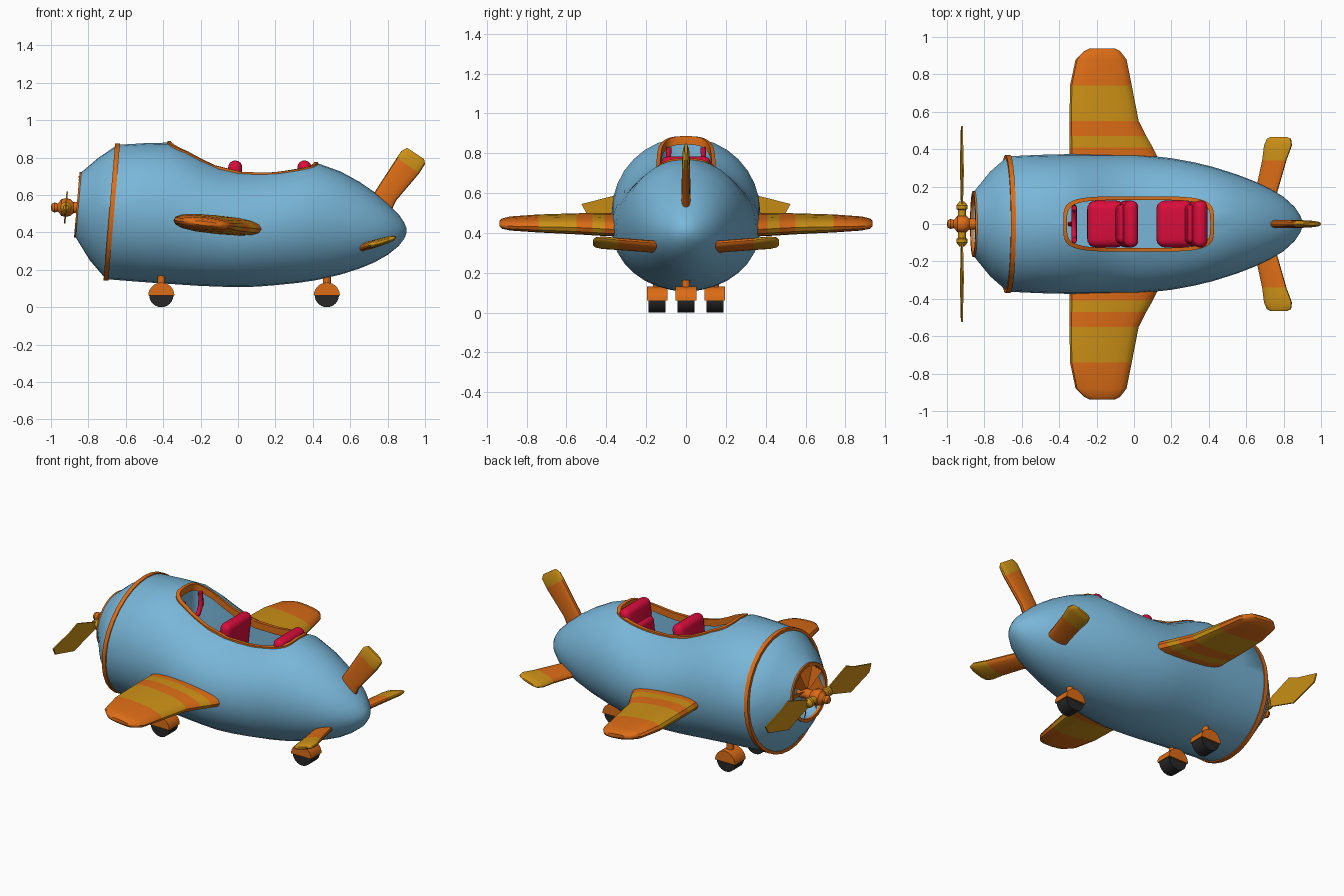
import bpy, bmesh
from math import sin, cos, pi, tau, copysign
from mathutils import Vector, Matrix

if "Cube" in bpy.data.objects:
    bpy.data.objects.remove(bpy.data.objects["Cube"])

def material(name, r, g, b):
    m = bpy.data.materials.new(name)
    m.use_nodes = True
    m.diffuse_color = (r, g, b, 1)
    m.node_tree.nodes["Principled BSDF"].inputs["Base Color"].default_value = (r, g, b, 1)
    return m

BLUE = material("sky blue", 0.19, 0.47, 0.69)
ORANGE = material("orange", 0.71, 0.15, 0.008)
YELLOW = material("golden yellow", 0.60, 0.28, 0.008)
RED = material("crimson", 0.70, 0.004, 0.045)
BLACK = material("tyre black", 0.02, 0.02, 0.02)
parts = []

def finish(name, bm, mats):
    bmesh.ops.recalc_face_normals(bm, faces=bm.faces)
    mesh = bpy.data.meshes.new(name)
    bm.to_mesh(mesh)
    bm.free()
    for m in mats:
        mesh.materials.append(m)
    obj = bpy.data.objects.new(name, mesh)
    bpy.context.collection.objects.link(obj)
    parts.append(obj)
    return obj

def skin(name, rings, mats, bands=None, loop=False):
    """Join rings of points; bands gives the material of each strip."""
    bm = bmesh.new()
    vs = [[bm.verts.new(p) for p in ring] for ring in rings]
    n = len(vs[0])
    for i in range(len(vs) if loop else len(vs) - 1):
        a, b = vs[i], vs[(i + 1) % len(vs)]
        for j in range(n):
            k = (j + 1) % n
            bm.faces.new((a[j], a[k], b[k], b[j])).material_index = bands[i] if bands else 0
    if not loop:
        bm.faces.new(vs[0]).material_index = bands[0] if bands else 0
        bm.faces.new(vs[-1]).material_index = bands[-1] if bands else 0
    return finish(name, bm, mats)

def power(v, n):
    return copysign(abs(v) ** (2 / n), v)

def mirror_y(obj):
    obj.modifiers.new("Mirror", "MIRROR").use_axis = (False, True, False)

# Fuselage: x, top, bottom, half width
HULL = [(-.857, .72, .375, .175), (-.77, .80, .25, .28), (-.675, .868, .15, .362),
        (-.5, .878, .135, .37), (-.37, .88, .125, .373), (-.28, .85, .119, .373),
        (-.2, .81, .114, .373), (-.1, .765, .11, .373), (0, .742, .107, .373),
        (.1, .737, .11, .363), (.2, .742, .118, .352), (.32, .76, .13, .33),
        (.42, .772, .145, .306), (.55, .725, .175, .265), (.65, .67, .207, .226),
        (.73, .615, .24, .188), (.8, .555, .28, .145), (.86, .495, .328, .09),
        (.89, .45, .368, .045), (.9, .425, .395, .014)]

def hull_ring(x, top, bottom, half, s=1.0):
    zc, h = (top + bottom) / 2, (top - bottom) / 2 * s
    lean = .085 * min(1, max(0, (-.37 - x) / .25))
    return [(x + lean * (zc + h * cos(a) - .51), half * s * sin(a), zc + h * cos(a))
            for a in (tau * i / 32 for i in range(32))]

def hull_z(x, y):
    for a, b in zip(HULL, HULL[1:]):
        if a[0] <= x <= b[0]:
            t = (x - a[0]) / (b[0] - a[0])
            _, top, bottom, half = [p + (q - p) * t for p, q in zip(a, b)]
            return (top + bottom) / 2 + (top - bottom) / 2 * (1 - (y / half) ** 2) ** .5

mouth = [(-.79, .705, .39, .158), (-.857, .705, .39, .158)]
fuselage = skin("fuselage", [hull_ring(*s) for s in mouth + HULL], [BLUE])

# Cockpit opening cut into the hull
def outline(grow):
    return [(.025 + (.395 + grow) * power(cos(a), 4.5), (.14 + grow) * power(sin(a), 4.5))
            for a in (tau * i / 56 for i in range(56))]

cutter = skin("cockpit_cutter", [[(x, y, z) for x, y in outline(0)] for z in (.42, 1.2)], [BLUE])
cutter.hide_render = True
cut = fuselage.modifiers.new("Cockpit", "BOOLEAN")
cut.object, cut.operation, cut.solver = cutter, "DIFFERENCE", "EXACT"
bpy.context.view_layer.objects.active = fuselage
bpy.ops.object.modifier_apply(modifier="Cockpit")
parts.remove(cutter)
bpy.data.objects.remove(cutter)

rim = []
for (xi, yi), (xo, yo) in zip(outline(-.012), outline(.008)):
    z = hull_z(xo, yo)
    rim.append([(xi, yi, z - .035), (xo, yo, z - .035), (xo, yo, z + .008), (xi, yi, z + .008)])
skin("cockpit_rim", rim, [ORANGE], loop=True)

# Raised bands on the cowl
def band(name, x, top, bottom, half, w, inner, outer):
    skin(name, [hull_ring(x + d, top, bottom, half, s)
                for d, s in ((-w, inner), (-w, outer), (w, outer), (w, inner))], [ORANGE], loop=True)

band("cowl_band", -.675, .868, .15, .362, .013, .97, 1.02)
band("mouth_ring", -.857, .72, .375, .175, .008, .9, 1.01)

# Flying surfaces: each section is leading point, trailing point, thickness
def foil(name, sections, normal, bands):
    rings = []
    for lead, trail, thick in sections:
        a, b = Vector(lead), Vector(trail)
        rings.append([(a + b) / 2 + (b - a) / 2 * power(cos(t), 2.6)
                      + Vector(normal) * thick / 2 * power(sin(t), 2.4)
                      for t in (tau * i / 16 for i in range(16))])
    return skin(name, rings, [ORANGE, YELLOW], bands)

def flat_foil(name, plan, height, slope, bands):
    sections = [((x0, y, height + slope * x0), (x1, y, height + slope * x1), t)
                for y, x0, x1, t in plan]
    mirror_y(foil(name, sections, (0, 0, 1), bands))

flat_foil("wings", [(.25, -.345, .18, .10), (.41, -.345, .10, .10), (.47, -.345, .066, .098),
                    (.55, -.345, .025, .094), (.74, -.342, -.012, .08), (.88, -.312, -.04, .062),
                    (.925, -.265, -.075, .045), (.937, -.24, -.10, .022)],
          .43, -.1, [0, 1, 0, 1, 0, 0, 0])
flat_foil("tailplanes", [(.08, .61, .74, .045), (.2, .655, .775, .045), (.34, .685, .815, .042),
                         (.42, .695, .845, .038), (.455, .71, .84, .028), (.466, .73, .815, .014)],
          .12, .3, [0, 0, 1, 1, 1])
foil("tail_fin", [((.68, 0, .53), (.79, 0, .45), .045), ((.74, 0, .63), (.845, 0, .57), .045),
                  ((.85, 0, .80), (.968, 0, .715), .04), ((.873, 0, .835), (1, 0, .765), .034),
                  ((.905, 0, .852), (.995, 0, .792), .014)], (0, 1, 0), [0, 0, 1, 1])

# Propeller hub, blade sockets, blades and cowl fan
PZ = .533

def disc(r, place, n=16):
    return [place(r * cos(tau * i / n), r * sin(tau * i / n)) for i in range(n)]

def lathe(name, profile, mat, place):
    return skin(name, [disc(r, lambda u, v: place(d, u, v)) for d, r in profile], [mat])

lathe("propeller_hub", [(-1, .008), (-.995, .02), (-.98, .027), (-.965, .022), (-.958, .026),
                        (-.945, .044), (-.92, .05), (-.895, .044), (-.88, .03), (-.79, .03)],
      ORANGE, lambda d, u, v: (d, u, PZ + v))
mirror_y(lathe("blade_sockets", [(.03, .022), (.075, .022), (.08, .03), (.1, .03), (.12, .014)],
               YELLOW, lambda d, u, v: (-.92 + u, d, PZ + v)))
blade = [(.09, -.018), (.31, -.085), (.50, -.033), (.525, .012), (.37, .052), (.29, .085), (.09, .018)]
mirror_y(skin("propeller_blades",
              [[(-.92 + dx + z * .08, y, PZ + z) for y, z in blade] for dx in (-.004, .004)], [YELLOW]))

bm = bmesh.new()
for i in range(8):
    turn = Matrix.Rotation(tau * i / 8, 4, "X")
    plate = [(-.012, -.01, .02), (.012, .01, .02), (.022, .04, .155), (-.022, -.04, .155)]
    bm.faces.new([bm.verts.new(turn @ Vector(p) + Vector((-.83, 0, .547))) for p in plate])
finish("cowl_fan", bm, [ORANGE])

# Wheels with half-round fairings and struts
def undercarriage(place, x, y):
    def arc(r, z, span, n, yy):
        return [(x + r * cos(span * i / n), yy, z + r * sin(span * i / n)) for i in range(n + 1)]
    skin(place + "_wheel", [arc(.065, .065, tau * 23 / 24, 23, y + d) for d in (-.043, .043)], [BLACK])
    skin(place + "_fairing", [arc(.07, .062, pi, 14, y + d) for d in (-.052, .052)], [ORANGE])
    skin(place + "_strut", [disc(.021, lambda u, v: (x + u, y + v, z), 10) for z in (.11, .24)], [ORANGE])

undercarriage("front_left", -.41, .145)
undercarriage("front_right", -.41, -.145)
undercarriage("rear", .475, 0)

# Seats
def cushion(name, centre, size, bevel, tilt=0):
    bm = bmesh.new()
    bmesh.ops.create_cube(bm, size=1, matrix=Matrix.Diagonal((*size, 1)))
    bmesh.ops.bevel(bm, geom=bm.edges[:], offset=bevel, segments=5, profile=.5, affect="EDGES")
    bm.transform(Matrix.Translation(centre) @ Matrix.Rotation(tilt, 4, "Y"))
    finish(name, bm, [RED])

for name, x in (("front", -.12), ("rear", .25)):
    cushion(name + "_seat", (x - .03, 0, .49), (.2, .25, .14), .045)
    cushion(name + "_backrest", (x + .09, 0, .62), (.075, .25, .33), .036, .12)
    cushion(name + "_backrest_pad", (x + .055, 0, .585), (.06, .21, .2), .028, .12)

# Control yoke
curve = bpy.data.curves.new("control_yoke", "CURVE")
curve.dimensions, curve.bevel_depth, curve.bevel_resolution = "3D", .014, 3
curve.use_fill_caps = True
for path in ([(-.32, .085, .83), (-.32, .09, .75), (-.32, .06, .70), (-.32, -.06, .70),
              (-.32, -.09, .75), (-.32, -.085, .83)], [(-.32, 0, .70), (-.34, 0, .42)]):
    spline = curve.splines.new("POLY")
    spline.points.add(len(path) - 1)
    for point, co in zip(spline.points, path):
        point.co = (*co, 1)
curve.materials.append(RED)
bpy.context.collection.objects.link(bpy.data.objects.new("control_yoke", curve))

# Smooth shading with sharp creases
bpy.context.view_layer.update()
for obj in parts:
    obj.select_set(True)
bpy.context.view_layer.objects.active = fuselage
bpy.ops.object.shade_smooth_by_angle(angle=.65)
